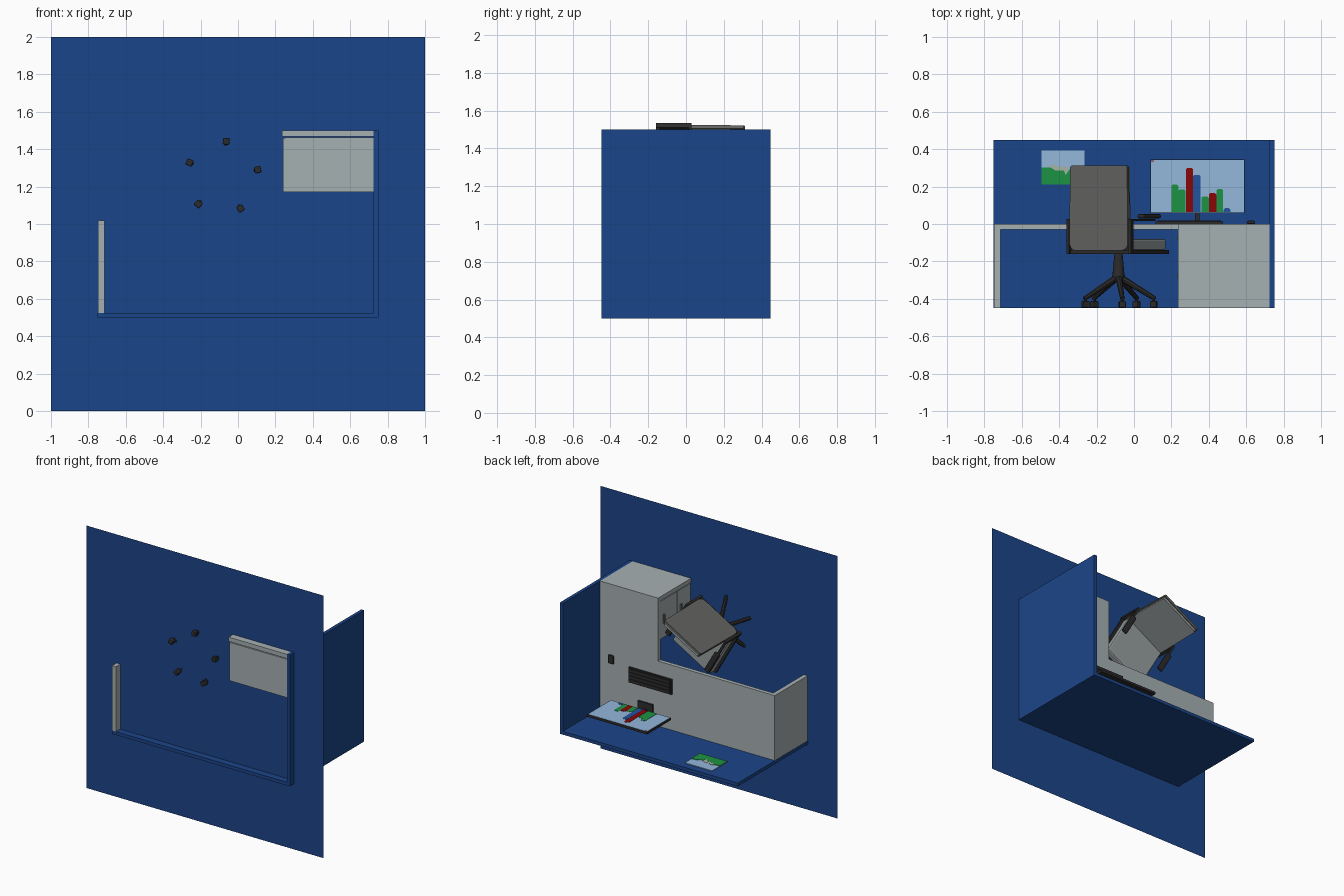
import bpy, bmesh, math
from mathutils import Matrix, Vector

if "Cube" in bpy.data.objects:
    bpy.data.objects.remove(bpy.data.objects["Cube"])

def mat(name, r, g, b):
    m = bpy.data.materials.new(name)
    m.diffuse_color = (*[(c / 255) ** 2.2 for c in (r, g, b)], 1)
    m.use_nodes = True
    m.node_tree.nodes["Principled BSDF"].inputs["Base Color"].default_value = m.diffuse_color
    return m

BLUE = mat("partition_blue", 33, 71, 136)
GREY = mat("desk_grey", 165, 175, 177)
BLACK = mat("plastic_black", 47, 47, 47)
SHELL = mat("shell_grey", 98, 98, 96)
SEAT = mat("cushion_grey", 150, 157, 157)
SKY = mat("screen_sky", 146, 182, 218)
GREEN = mat("green", 34, 145, 68)
RED = mat("red", 137, 15, 18)
BAR = mat("chart_blue", 38, 84, 160)
TAN = mat("stone", 165, 178, 165)
I = Matrix()

def finish(bm, name, m, xf=I, bevel=0):
    if bevel:
        bmesh.ops.bevel(bm, geom=bm.edges[:], offset=bevel, segments=2,
                        affect='EDGES', profile=0.5)
    bmesh.ops.recalc_face_normals(bm, faces=bm.faces[:])
    me = bpy.data.meshes.new(name)
    bm.to_mesh(me)
    bm.free()
    me.materials.append(m)
    ob = bpy.data.objects.new(name, me)
    ob.matrix_world = xf
    bpy.context.collection.objects.link(ob)
    return ob

def box(name, m, x, y, z, xf=I, bevel=0):
    bm = bmesh.new()
    bmesh.ops.create_cube(bm, size=1)
    for v in bm.verts:
        v.co = [r[0] + (c + 0.5) * (r[1] - r[0]) for c, r in zip(v.co, (x, y, z))]
    return finish(bm, name, m, xf, bevel)

def prism(name, m, pts, z0, z1, xf=I):
    bm = bmesh.new()
    f = bm.faces.new([bm.verts.new((x, y, z0)) for x, y in pts])
    ext = bmesh.ops.extrude_face_region(bm, geom=[f])
    for v in ext["geom"]:
        if isinstance(v, bmesh.types.BMVert):
            v.co.z = z1
    return finish(bm, name, m, xf)

def rod(name, m, p, q, r0, r1, xf=I, sides=12):
    p, q = Vector(p), Vector(q)
    bm = bmesh.new()
    place = Matrix.Translation((p + q) / 2) @ (q - p).to_track_quat('Z', 'Y').to_matrix().to_4x4()
    bmesh.ops.create_cone(bm, cap_ends=True, segments=sides, radius1=r0, radius2=r1,
                          depth=(q - p).length, matrix=place)
    return finish(bm, name, m, xf)

B, T = -0.448, 0.448   # lower and upper limits of the cubicle along y

# floor sheet (the scene's up direction is +y); furniture pokes through it
bm = bmesh.new()
bm.faces.new([bm.verts.new((x, -0.396, z)) for x, z in ((-1, 0), (1, 0), (1, 2), (-1, 2))])
finish(bm, "floor", BLUE)

# partitions
box("back_partition", BLUE, (-0.75, 0.75), (B, T), (0.5, 0.525))
box("side_partition", BLUE, (0.725, 0.75), (B, T), (0.525, 1.5))

# desk: L-shaped top extruded along y, end panels and drawer cabinet
flat = Matrix.Rotation(math.radians(90), 4, 'X')   # (x, y, z) -> (x, -z, y)
prism("desk_top", GREY, [(-0.748, 0.525), (0.725, 0.525), (0.725, 1.5), (0.235, 1.5),
                         (0.235, 1.02), (-0.748, 1.02)], 0, 0.03, flat)
box("left_panel", GREY, (-0.748, -0.715), (B, -0.03), (0.525, 1.02))
box("end_panel", GREY, (0.235, 0.725), (B, -0.03), (1.468, 1.5))
box("cabinet", GREY, (0.255, 0.725), (B, -0.03), (1.17, 1.462))
for i, (lo, hi) in enumerate(((-0.232, -0.035), (B, -0.24))):
    box(f"drawer_front_{i}", GREY, (0.24, 0.256), (lo, hi), (1.172, 1.46))
    box(f"drawer_handle_{i}", SHELL, (0.229, 0.241), (hi - 0.045, hi - 0.03), (1.28, 1.35))

# monitor with bar chart
box("monitor", BLACK, (0.087, 0.592), (0.058, 0.344), (0.632, 0.65))
box("screen", SKY, (0.09, 0.589), (0.062, 0.341), (0.648, 0.652))
box("screen_mark", RED, (0.092, 0.107), (0.333, 0.339), (0.65, 0.654))
chart = [(0.2, 0.237, 0.212, GREEN), (0.237, 0.275, 0.185, GREEN), (0.277, 0.315, 0.3, RED),
         (0.316, 0.355, 0.263, BAR), (0.36, 0.4, 0.147, GREEN), (0.4, 0.44, 0.165, RED),
         (0.44, 0.477, 0.187, GREEN), (0.478, 0.515, 0.085, BAR)]
for i, (x0, x1, top, m) in enumerate(chart):
    c = 0.008  # clipped upper corners
    prism(f"chart_bar_{i}", m, [(x0, 0.064), (x1, 0.064), (x1, top - c), (x1 - c, top),
                                (x0 + c, top), (x0, top - c)], 0.65, 0.654)
box("monitor_neck", BLACK, (0.325, 0.35), (0.01, 0.2), (0.612, 0.634))
box("monitor_foot", BLACK, (0.275, 0.4), (0, 0.012), (0.57, 0.68))

# keyboard and mouse
box("keyboard", BLACK, (0.115, 0.475), (0, 0.014), (0.8, 0.915))
for i in range(4):
    box(f"key_row_{i}", BLACK, (0.125, 0.465), (0.013, 0.019),
        (0.808 + i * 0.026, 0.828 + i * 0.026))
box("mouse", BLACK, (0.603, 0.648), (0, 0.018), (0.9, 0.965), bevel=0.007)

# wall picture
box("picture_sky", SKY, (-0.495, -0.265), (0.21, 0.392), (0.524, 0.53))
prism("picture_rocks", TAN, [(-0.455, 0.27), (-0.35, 0.25), (-0.35, 0.298), (-0.375, 0.31),
                             (-0.41, 0.305), (-0.435, 0.322), (-0.455, 0.3)], 0.529, 0.532)
prism("picture_hill", GREEN, [(-0.495, 0.21), (-0.265, 0.21), (-0.265, 0.312), (-0.3, 0.312),
                              (-0.325, 0.292), (-0.345, 0.292), (-0.365, 0.262), (-0.375, 0.285),
                              (-0.42, 0.285), (-0.445, 0.302), (-0.495, 0.302)], 0.529, 0.533)

# swivel chair in its own frame: x right, y up, z toward the backrest
C = Matrix.Translation((-0.083, 0, 1.25)) @ Matrix.Rotation(math.radians(-30), 4, 'Y')
box("seat_pan", BLACK, (-0.195, 0.195), (-0.16, -0.138), (-0.2, 0.2), C)
box("seat_cushion", SEAT, (-0.18, 0.18), (-0.14, -0.08), (-0.2, 0.18), C, 0.012)

def back_profile(w, lo, hi, r=0.04):
    arc = [(w - r + r * math.sin(a), lo + r - r * math.cos(a))
           for a in (math.radians(d) for d in (0, 22.5, 45, 67.5, 90))]
    right = arc + [(w - 0.004, hi - 0.008), (w - 0.012, hi)]
    return right + [(-x, y) for x, y in reversed(right)]

prism("back_shell", SHELL, back_profile(0.18, -0.142, 0.312), 0.192, 0.213, C)
prism("back_cushion", SEAT, back_profile(0.174, -0.12, 0.306), 0.172, 0.192, C)

# armrests: rear post, forward bar and pad on both sides
for side, s in (("left", -1), ("right", 1)):
    x = tuple(sorted((s * 0.182, s * 0.2)))
    pad = tuple(sorted((s * 0.168, s * 0.214)))
    box(side + "_arm_post", BLACK, x, (-0.16, 0.028), (0.185, 0.212), C)
    box(side + "_arm_bar", BLACK, x, (0.015, 0.028), (-0.05, 0.19), C)
    box(side + "_arm_pad", BLACK, pad, (0.03, 0.053), (-0.09, 0.095), C, 0.009)

# column, five legs and casters
rod("column", BLACK, (0, -0.16, 0), (0, -0.29, 0), 0.022, 0.034, C, 16)
rod("hub", BLACK, (0, -0.275, 0), (0, -0.31, 0), 0.036, 0.03, C, 16)
for i in range(5):
    L = C @ Matrix.Rotation(math.radians(72 * i), 4, 'Y')
    rod(f"leg_{i}", BLACK, (0, -0.285, -0.01), (0, -0.4, -0.2), 0.018, 0.012, L, 8)
    rod(f"caster_stem_{i}", BLACK, (0, -0.395, -0.192), (0, -0.43, -0.192), 0.009, 0.009, L, 8)
    box(f"caster_{i}", BLACK, (-0.018, 0.018), (B, -0.412), (-0.211, -0.175), L, 0.006)
